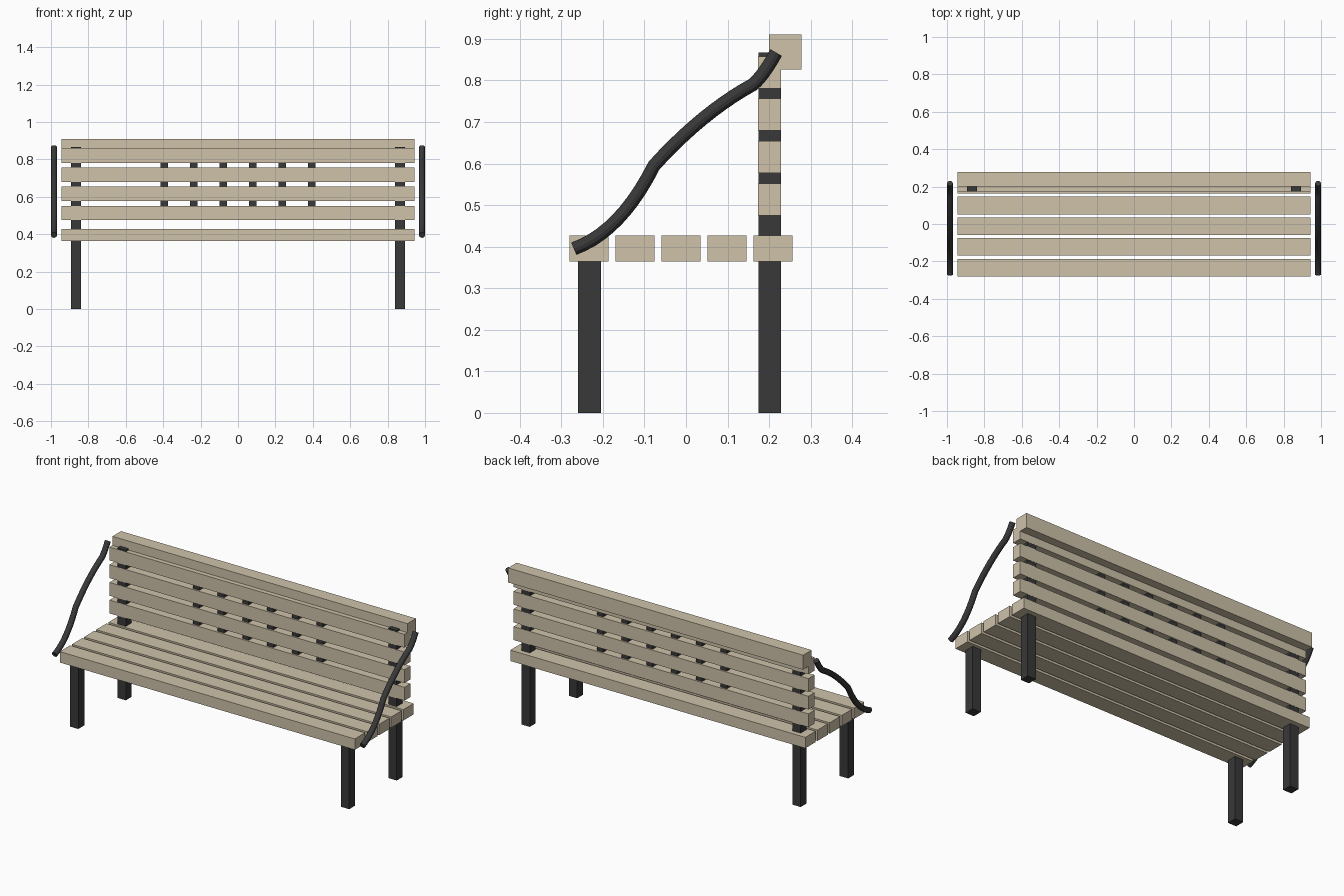
import bpy
from mathutils import Vector

if "Cube" in bpy.data.objects:
    bpy.data.objects.remove(bpy.data.objects["Cube"])


def material(name, rgb):
    m = bpy.data.materials.new(name)
    m.diffuse_color = (*rgb, 1)
    m.use_nodes = True
    m.node_tree.nodes["Principled BSDF"].inputs["Base Color"].default_value = m.diffuse_color
    return m


WOOD = material("wood", (0.62, 0.54, 0.40))
IRON = material("iron", (0.04, 0.04, 0.04))


def box(name, x, y, z, mat):
    """Box from (min, max) ranges on each axis."""
    bpy.ops.mesh.primitive_cube_add(size=1)
    ob = bpy.context.object
    ob.name = name
    ob.location = [(a + b) / 2 for a, b in (x, y, z)]
    ob.scale = [b - a for a, b in (x, y, z)]
    bpy.ops.object.transform_apply(location=True, rotation=False, scale=True)
    ob.data.materials.append(mat)
    return ob


SPAN = (-0.943, 0.943)

# Seat slats
for i in range(5):
    y = -0.28 + i * 0.1107
    box(f"seat_slat_{i + 1}", SPAN, (y, y + 0.094), (0.364, 0.427), WOOD)

# Backrest slats and top rail
for i in range(4):
    z = 0.475 + i * 0.102
    box(f"back_slat_{i + 1}", SPAN, (0.173, 0.229), (z, z + 0.077), WOOD)
box("top_rail", SPAN, (0.200, 0.278), (0.826, 0.910), WOOD)

# Small upright bars joining the back slats
for i in range(6):
    x = (i - 2.5) * 0.158
    box(f"back_bar_{i + 1}", (x - 0.02, x + 0.02), (0.182, 0.220), (0.55, 0.785), IRON)


def quadratic(a, b, c, n=10):
    """Points on a curve from a to c pulled towards b, without the last."""
    a, b, c = Vector(a), Vector(b), Vector(c)
    return [a.lerp(b, i / n).lerp(b.lerp(c, i / n), i / n) for i in range(n)]


# Armrest path in (y, z): three bowed pieces meeting at soft kinks
path = (quadratic((-0.270, 0.395), (-0.157, 0.436), (-0.077, 0.595))
        + quadratic((-0.077, 0.595), (0.039, 0.723), (0.161, 0.790))
        + quadratic((0.161, 0.790), (0.186, 0.811), (0.217, 0.867), 6)
        + [Vector((0.217, 0.867))])


def armrest(name, x):
    cu = bpy.data.curves.new(name, "CURVE")
    cu.dimensions = "3D"
    cu.bevel_depth = 0.016
    cu.bevel_resolution = 4
    cu.use_fill_caps = True
    sp = cu.splines.new("POLY")
    sp.points.add(len(path) - 1)
    for p, (y, z) in zip(sp.points, path):
        p.co = (x, y, z, 1)
    ob = bpy.data.objects.new(name, cu)
    bpy.context.collection.objects.link(ob)
    bpy.ops.object.select_all(action="DESELECT")
    ob.select_set(True)
    bpy.context.view_layer.objects.active = ob
    bpy.ops.object.convert(target="MESH")
    ob = bpy.context.object
    ob.data.materials.append(IRON)
    bpy.ops.object.shade_smooth_by_angle()


# Legs, back posts and armrests on both sides
for side, s in (("left", -1), ("right", 1)):
    x = (s * 0.866 - 0.027, s * 0.866 + 0.027)
    box(f"front_leg_{side}", x, (-0.260, -0.205), (0, 0.366), IRON)
    box(f"back_post_{side}", x, (0.174, 0.228), (0, 0.867), IRON)
    armrest(f"armrest_{side}", s * 0.984)
